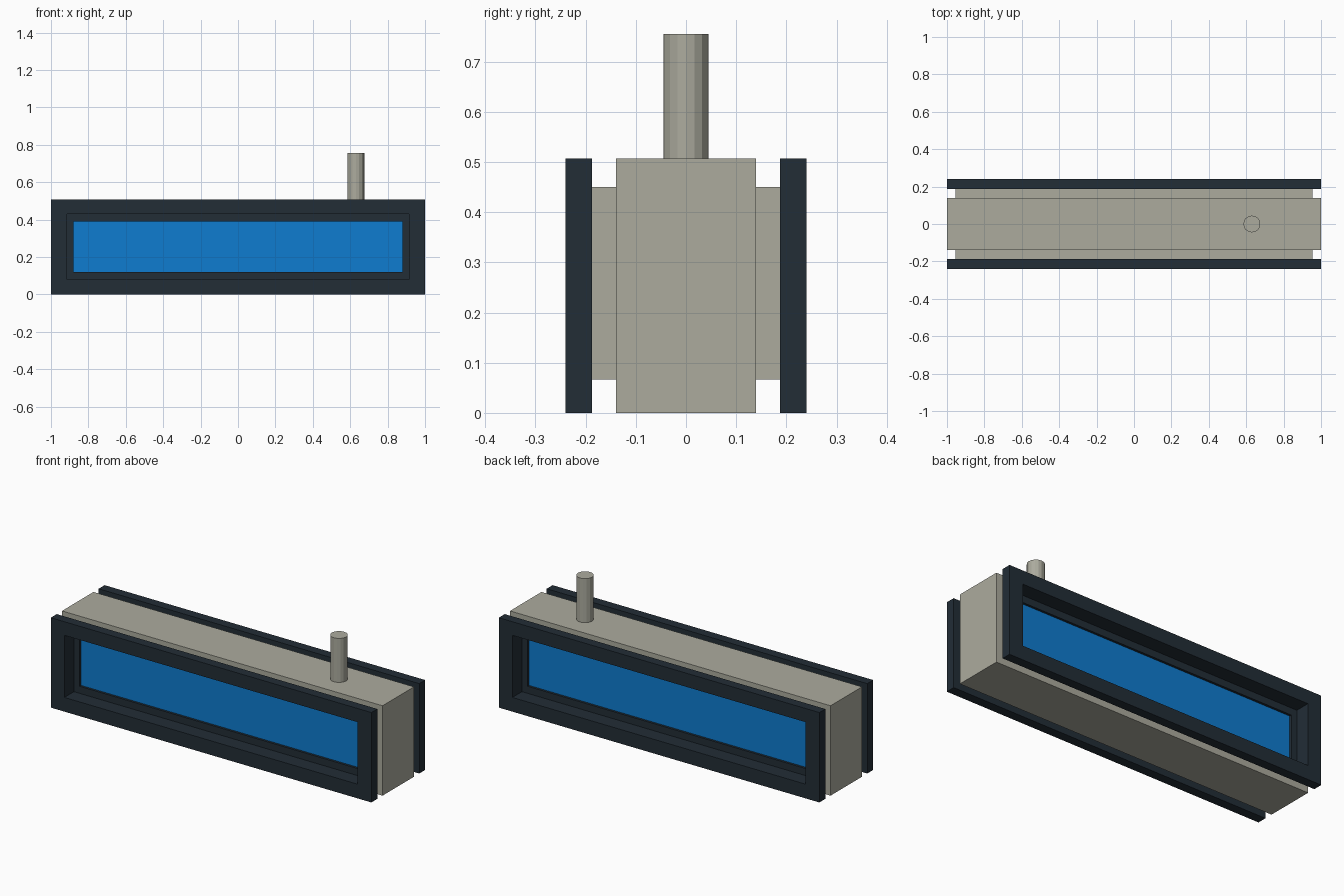
import bpy, bmesh, math
from mathutils import Matrix

if "Cube" in bpy.data.objects:
    bpy.data.objects.remove(bpy.data.objects["Cube"])


def material(name, rgb):
    m = bpy.data.materials.new(name)
    lin = [(c / 255 / 12.92) if c < 11 else ((c / 255 + 0.055) / 1.055) ** 2.4 for c in rgb]
    m.diffuse_color = (*lin, 1)
    m.use_nodes = True
    m.node_tree.nodes["Principled BSDF"].inputs["Base Color"].default_value = m.diffuse_color
    return m


GREY = material("warm_grey", (172, 171, 158))
DARK = material("dark_slate", (34, 45, 54))
BLUE = material("screen_blue", (14, 124, 208))

MID = 0.2535  # centre height of the housing


def finish(name, bm, mats, mirror=False):
    bmesh.ops.recalc_face_normals(bm, faces=bm.faces)
    me = bpy.data.meshes.new(name)
    bm.to_mesh(me)
    bm.free()
    for m in mats:
        me.materials.append(m)
    ob = bpy.data.objects.new(name, me)
    bpy.context.collection.objects.link(ob)
    if mirror:
        mod = ob.modifiers.new("both_sides", 'MIRROR')
        mod.use_axis = (False, True, False)
        mod.use_mirror_merge = False
    return ob


def box(name, half_x, y0, y1, z0, z1, mat, mirror=False):
    bm = bmesh.new()
    bmesh.ops.create_cube(bm, size=1)
    for v in bm.verts:
        v.co = (v.co.x * 2 * half_x, y0 if v.co.y < 0 else y1, z0 if v.co.z < 0 else z1)
    return finish(name, bm, [mat], mirror)


def ring(name, outer, inner, y0, y1, mats):
    """Rectangular frame; outer/inner = (half_x, z0, z1); hole walls use the last material."""
    bm = bmesh.new()
    loops = []
    for (hx, z0, z1), y in ((outer, y0), (inner, y0), (inner, y1), (outer, y1)):
        loops.append([bm.verts.new((x, y, z)) for x, z in
                      ((-hx, z0), (hx, z0), (hx, z1), (-hx, z1))])
    for k in range(4):
        a, b = loops[k], loops[(k + 1) % 4]
        for i in range(4):
            j = (i + 1) % 4
            f = bm.faces.new((a[i], a[j], b[j], b[i]))
            f.material_index = len(mats) - 1 if k == 1 else 0
    return finish(name, bm, mats, True)


# Central housing
box("housing", 1.0, -0.14, 0.14, 0, 2 * MID, GREY)

# Display assembly, repeated on the back
opening = (0.915, 0.08, 0.43)
window = (0.88, 0.12, 0.39)
ring("bezel", (1.0, 0, 2 * MID), opening, -0.24, -0.187, [DARK])
ring("collar", (0.955, 0.067, 0.45), opening, -0.187, -0.14, [GREY, DARK])
ring("screen_surround", opening, window, -0.155, -0.14, [DARK])
box("screen", window[0], -0.142, -0.139, window[1], window[2], BLUE, True)

# Mounting pole
bm = bmesh.new()
bmesh.ops.create_cone(bm, cap_ends=True, segments=16, radius1=0.045, radius2=0.045,
                      depth=0.755 - 2 * MID,
                      matrix=Matrix.Translation((0.63, 0, (0.755 + 2 * MID) / 2)))
finish("mounting_pole", bm, [GREY])
